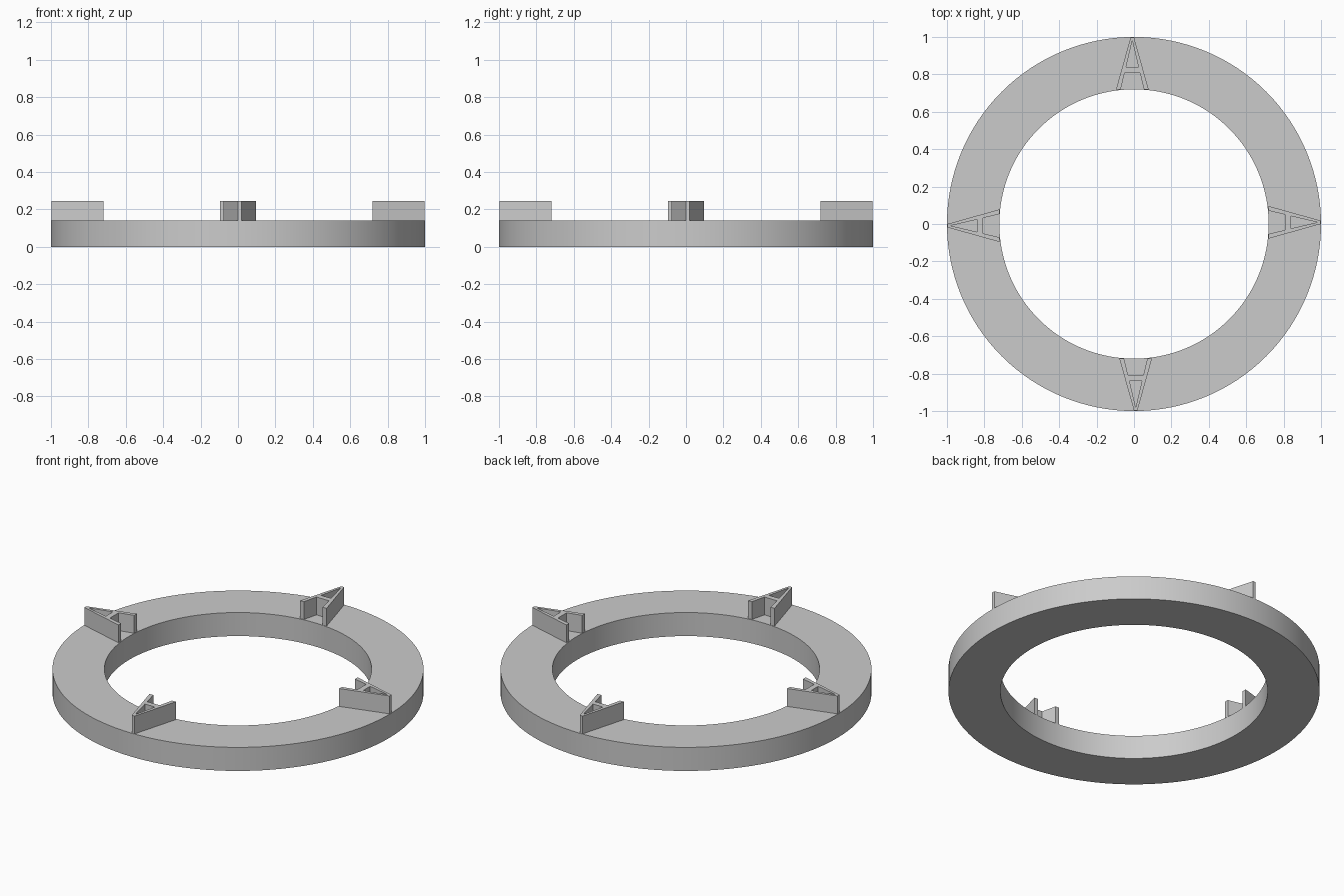
import bpy, bmesh, math
from mathutils import Matrix, Vector

cube = bpy.data.objects.get("Cube")
if cube:
    bpy.data.objects.remove(cube, do_unlink=True)

OUTER, INNER = 1.0, 0.72
RING_TOP, MARKER_TOP = 0.14, 0.246

grey = bpy.data.materials.new("light grey")
grey.use_nodes = True
colour = (0.6, 0.6, 0.6, 1)
grey.diffuse_color = colour
grey.node_tree.nodes["Principled BSDF"].inputs["Base Color"].default_value = colour


def make_object(name, bm):
    bmesh.ops.recalc_face_normals(bm, faces=bm.faces)
    mesh = bpy.data.meshes.new(name)
    bm.to_mesh(mesh)
    bm.free()
    mesh.materials.append(grey)
    obj = bpy.data.objects.new(name, mesh)
    bpy.context.collection.objects.link(obj)
    return obj


# Flat ring: a rectangular section spun round z
bm = bmesh.new()
section = [(INNER, 0), (OUTER, 0), (OUTER, RING_TOP), (INNER, RING_TOP)]
verts = [bm.verts.new((r, 0, z)) for r, z in section]
edges = [bm.edges.new((verts[i], verts[(i + 1) % 4])) for i in range(4)]
bmesh.ops.spin(bm, geom=verts + edges, cent=(0, 0, 0), axis=(0, 0, 1),
               angle=math.tau, steps=128, use_merge=True)
bmesh.ops.remove_doubles(bm, verts=bm.verts, dist=0.0001)
ring = make_object("base_ring", bm)
bpy.ops.object.select_all(action="DESELECT")
ring.select_set(True)
bpy.context.view_layer.objects.active = ring
bpy.ops.object.shade_smooth_by_angle(angle=math.radians(30))

# Half outlines of a pointed marker: one splayed leg and half the crossbar
LEG = [(0, 0.998), (0.009, 0.998), (0.087, INNER), (0.062, INNER),
       (0.041, 0.808), (0.033, 0.84), (0, 0.98)]
BAR = [(0, 0.808), (0.041, 0.808), (0.033, 0.84), (0, 0.84)]
SHIFT = -0.009


def make_marker(name, turn):
    bm = bmesh.new()
    for side in (1, -1):
        for outline in (LEG, BAR):
            bm.faces.new([bm.verts.new((side * x + SHIFT, y, RING_TOP))
                          for x, y in outline])
    bmesh.ops.remove_doubles(bm, verts=bm.verts, dist=0.0001)
    bmesh.ops.recalc_face_normals(bm, faces=bm.faces)
    # Raise the flat outline into a solid
    top = bmesh.ops.extrude_face_region(bm, geom=bm.faces[:], use_keep_orig=True)
    bmesh.ops.translate(bm, vec=Vector((0, 0, MARKER_TOP - RING_TOP)),
                        verts=[g for g in top["geom"] if isinstance(g, bmesh.types.BMVert)])
    bm.transform(Matrix.Rotation(turn, 4, "Z"))
    return make_object(name, bm)


for i, place in enumerate(("back", "right", "front", "left")):
    make_marker(place + "_marker", i * math.pi / 2)
